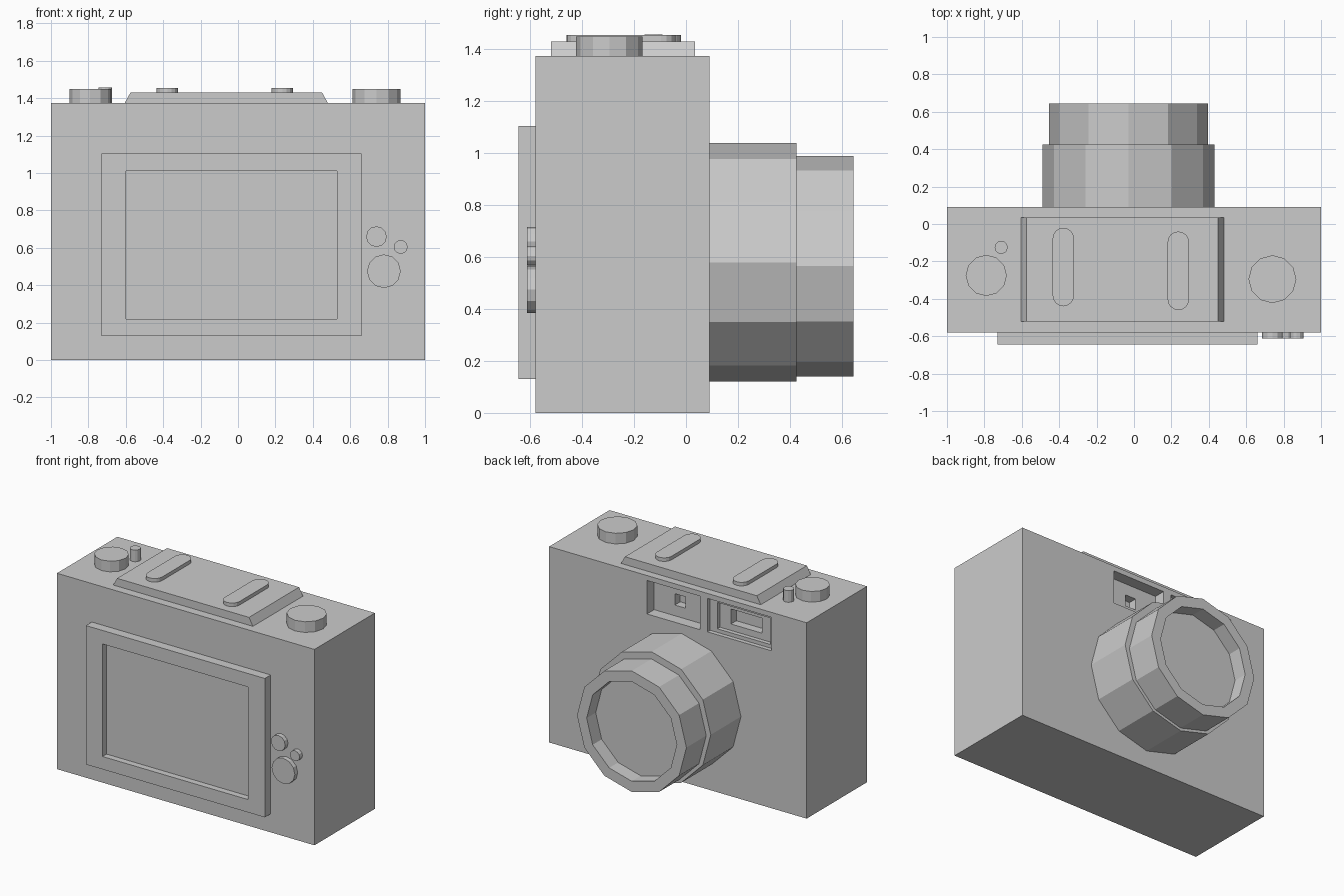
import bpy, bmesh
from math import sin, cos, pi, radians
from mathutils import Matrix

if "Cube" in bpy.data.objects:
    bpy.data.objects.remove(bpy.data.objects["Cube"])


def finish(name, bm):
    bmesh.ops.recalc_face_normals(bm, faces=bm.faces)
    mesh = bpy.data.meshes.new(name)
    bm.to_mesh(mesh)
    bm.free()
    obj = bpy.data.objects.new(name, mesh)
    bpy.context.collection.objects.link(obj)
    return obj


def box(name, x, y, z):
    bm = bmesh.new()
    bmesh.ops.create_cube(bm, size=1)
    for v in bm.verts:
        for i, (lo, hi) in enumerate((x, y, z)):
            v.co[i] = lo if v.co[i] < 0 else hi
    return finish(name, bm)


def extrude(name, points, vector):
    bm = bmesh.new()
    face = bm.faces.new([bm.verts.new(p) for p in points])
    new = bmesh.ops.extrude_face_region(bm, geom=[face])["geom"]
    bmesh.ops.translate(bm, vec=vector,
                        verts=[g for g in new if isinstance(g, bmesh.types.BMVert)])
    return finish(name, bm)


def disc(name, center, radius, vector, sides=12):
    # polygon prism along z or y
    x, y, z = center
    pts = []
    for i in range(sides):
        a = 2 * pi * i / sides
        u, v = radius * cos(a), radius * sin(a)
        pts.append((x + u, y + v, z) if vector[2] else (x + u, y, z + v))
    return extrude(name, pts, vector)


def cut(target, cutter):
    cutter.hide_render = True
    cutter.display_type = 'WIRE'
    mod = target.modifiers.new(cutter.name, 'BOOLEAN')
    mod.operation = 'DIFFERENCE'
    mod.solver = 'EXACT'
    mod.object = cutter


# Body with stepped viewfinder and sensor windows
body = box("body", (-1, 1), (-0.58, 0.09), (0, 1.375))
windows = [
    ("sensor_window", (-0.17, 0.24), 0.08, (1.105, 1.34)),
    ("sensor_hole", (-0.005, 0.08), 0.14, (1.18, 1.26)),
    ("viewfinder_outer", (-0.727, -0.23), 0.03, (1.105, 1.34)),
    ("viewfinder_step", (-0.70, -0.285), 0.06, (1.13, 1.315)),
    ("viewfinder_hole", (-0.61, -0.37), 0.12, (1.175, 1.28)),
]
for name, x, depth, z in windows:
    cut(body, box(name + "_cutter", x, (0.09 - depth, 0.2), z))

# Screen frame with recessed screen
frame = box("screen_frame", (-0.73, 0.66), (-0.645, -0.58), (0.13, 1.105))
cut(frame, box("screen_cutter", (-0.60, 0.53), (-0.75, -0.6), (0.22, 1.01)))

# Control buttons beside the screen
for i, (x, z, r) in enumerate([(0.74, 0.66, 0.055), (0.87, 0.605, 0.037), (0.78, 0.475, 0.09)]):
    disc(f"control_button_{i + 1}", (x, -0.58, z), r, (0, -0.032, 0))

# Raised top plate, sloped at both ends
extrude("top_plate", [(-0.605, -0.52, 1.375), (0.48, -0.52, 1.375),
                      (0.45, -0.52, 1.43), (-0.575, -0.52, 1.43)], (0, 0.555, 0))

# Rounded accessory rails
for side, x, y in (("left", -0.378, -0.23), ("right", 0.237, -0.25)):
    r, half = 0.057, 0.153
    pts = [(x + r * cos(pi * i / 8), y + half + r * sin(pi * i / 8), 1.43) for i in range(9)]
    pts += [(2 * x - px, 2 * y - py, pz) for px, py, pz in pts]
    extrude(f"{side}_rail", pts, (0, 0, 0.025))

# Dials and shutter button
disc("left_dial", (-0.79, -0.275, 1.375), 0.11, (0, 0, 0.075))
disc("right_dial", (0.74, -0.295, 1.375), 0.128, (0, 0, 0.075))
disc("shutter_button", (-0.71, -0.125, 1.375), 0.035, (0, 0, 0.082))

# Two-stage lens with recessed glass
disc("lens_barrel", (-0.03, 0.09, 0.58), 0.46, (0, 0.335, 0))
ring = disc("lens_ring", (-0.03, 0.425, 0.565), 0.425, (0, 0.22, 0))
cut(ring, disc("lens_cutter", (-0.03, 0.545, 0.565), 0.35, (0, 0.2, 0)))
